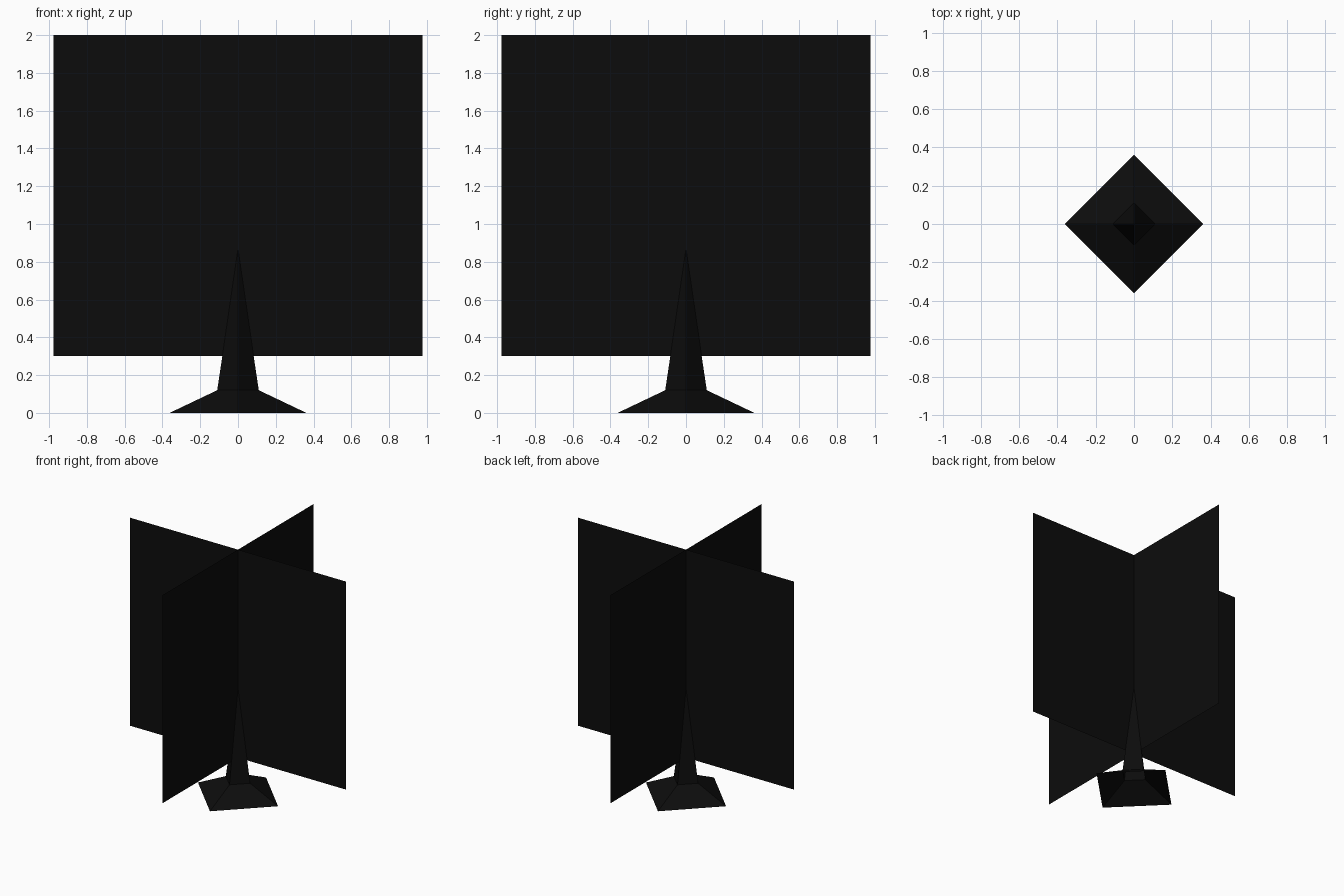
import bpy, math

if "Cube" in bpy.data.objects:
    bpy.data.objects.remove(bpy.data.objects["Cube"])

bark_black = bpy.data.materials.new("near_black")
bark_black.diffuse_color = (0.0037, 0.0037, 0.0037, 1)
bark_black.use_nodes = True
bark_black.node_tree.nodes["Principled BSDF"].inputs["Base Color"].default_value = bark_black.diffuse_color


def add_part(name, verts, faces):
    mesh = bpy.data.meshes.new(name)
    mesh.from_pydata(verts, [], faces)
    mesh.materials.append(bark_black)
    mesh.update()
    obj = bpy.data.objects.new(name, mesh)
    bpy.context.collection.objects.link(obj)
    return obj


# Crossed foliage cards: two flat upright sheets at right angles
HALF, LOW, HIGH = 0.977, 0.30, 2.0
for name, angle in (("foliage_card_wide", 0), ("foliage_card_deep", math.pi / 2)):
    c, s = math.cos(angle) * HALF, math.sin(angle) * HALF
    add_part(name, [(-c, -s, LOW), (c, s, LOW), (c, s, HIGH), (-c, -s, HIGH)],
             [(0, 1, 2, 3)])

# Four-sided trunk: flared root, narrow neck, tapering to a tip inside the cards
profile = [(0.362, 0.0), (0.11, 0.12), (0.083, 0.30)]
verts = [(r * math.cos(i * math.pi / 2), r * math.sin(i * math.pi / 2), z)
         for r, z in profile for i in range(4)]
faces = [(k * 4 + i, k * 4 + (i + 1) % 4, k * 4 + 4 + (i + 1) % 4, k * 4 + 4 + i)
         for k in range(len(profile) - 1) for i in range(4)]
tip = len(verts)
verts.append((0, 0, 0.87))
faces += [(tip - 4 + i, tip - 4 + (i + 1) % 4, tip) for i in range(4)]
add_part("trunk", verts, faces)
